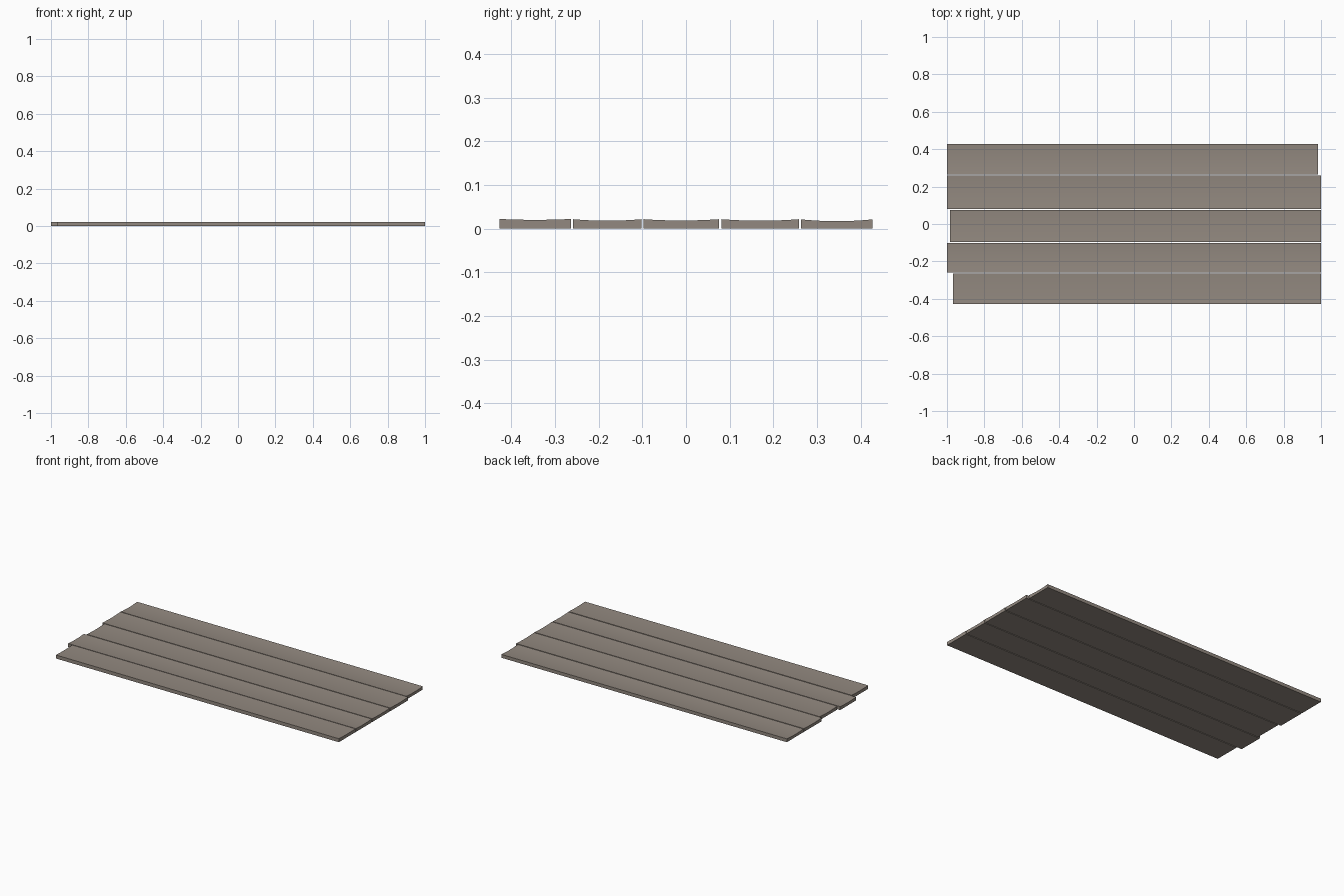
import bpy, bmesh

if "Cube" in bpy.data.objects:
    bpy.data.objects.remove(bpy.data.objects["Cube"])

# weathered grey-brown timber
wood = bpy.data.materials.new("weathered_wood")
wood.diffuse_color = (0.29, 0.25, 0.215, 1)
wood.use_nodes = True
wood.node_tree.nodes["Principled BSDF"].inputs["Base Color"].default_value = wood.diffuse_color

SEGMENTS = 8  # facets across each cupped top


def plank(name, x0, x1, y0, y1, edge, middle):
    """Flat-bottomed board whose top dips towards its middle."""
    bm = bmesh.new()
    profile = [(y0, 0.0)]
    for i in range(SEGMENTS + 1):
        t = i / SEGMENTS
        z = middle + (edge - middle) * (2 * t - 1) ** 2
        profile.append((y0 + (y1 - y0) * t, z))
    profile.append((y1, 0.0))
    end = bm.faces.new([bm.verts.new((x0, y, z)) for y, z in profile])
    ext = bmesh.ops.extrude_face_region(bm, geom=[end], use_keep_orig=True)
    moved = [v for v in ext["geom"] if isinstance(v, bmesh.types.BMVert)]
    bmesh.ops.translate(bm, verts=moved, vec=(x1 - x0, 0, 0))
    bmesh.ops.recalc_face_normals(bm, faces=bm.faces)
    mesh = bpy.data.meshes.new(name)
    bm.to_mesh(mesh)
    bm.free()
    mesh.materials.append(wood)
    obj = bpy.data.objects.new(name, mesh)
    bpy.context.collection.objects.link(obj)
    bpy.context.view_layer.objects.active = obj
    obj.select_set(True)
    return obj


# boards from front to back, with uneven ends and widths
boards = [
    (-0.967, 1.0, -0.427, -0.264, 0.022, 0.020),
    (-1.0, 1.0, -0.259, -0.102, 0.0215, 0.018),
    (-0.983, 1.0, -0.097, 0.076, 0.0215, 0.0185),
    (-1.0, 1.0, 0.081, 0.259, 0.0215, 0.018),
    (-1.0, 0.985, 0.264, 0.427, 0.021, 0.017),
]
for n, b in enumerate(boards, 1):
    plank(f"floor_plank_{n}", *b)

bpy.ops.object.shade_smooth_by_angle(angle=0.5)
